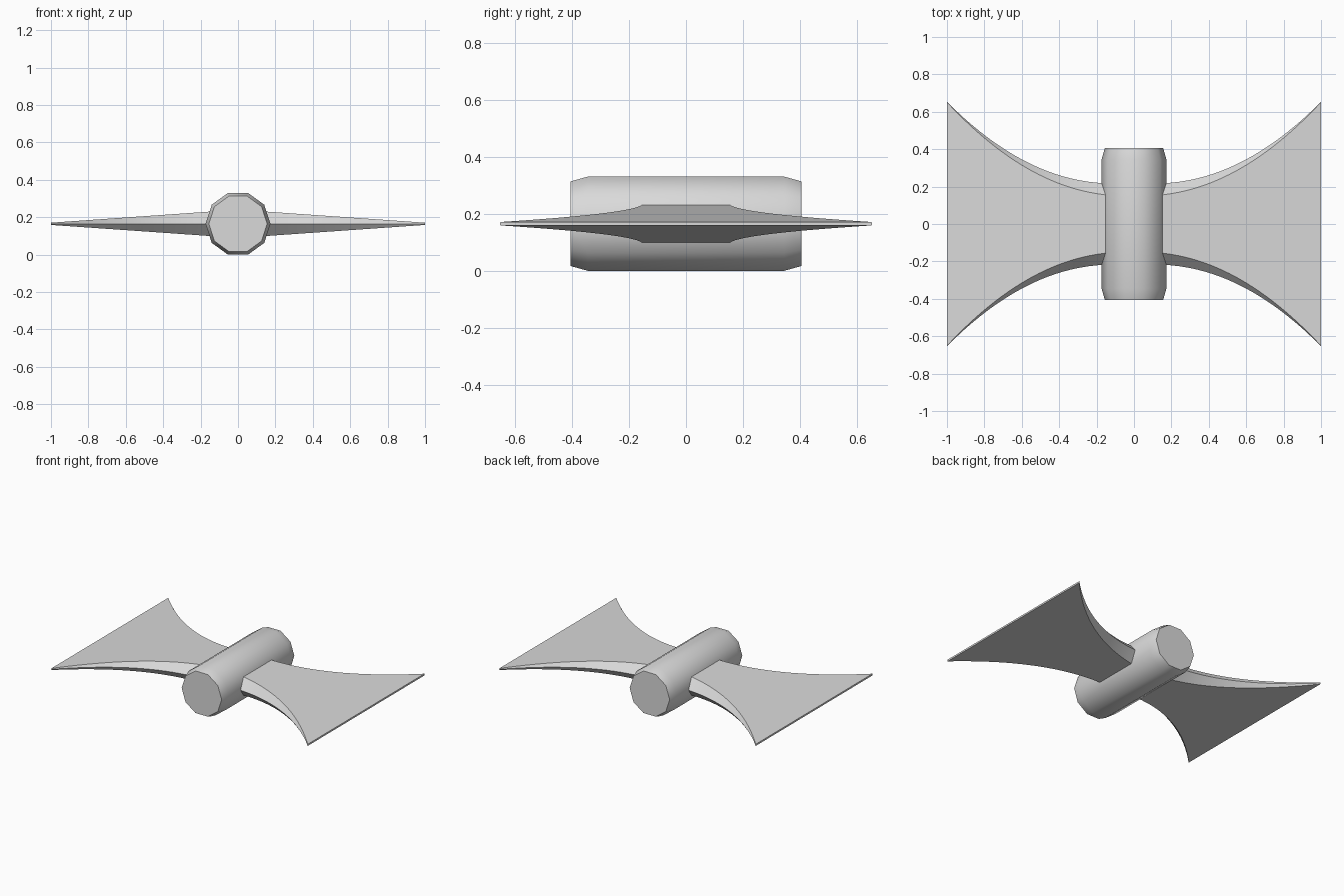
import bpy, math

if "Cube" in bpy.data.objects:
    bpy.data.objects.remove(bpy.data.objects["Cube"])

grey = bpy.data.materials.new("light grey")
grey.diffuse_color = (0.7, 0.7, 0.7, 1)
grey.use_nodes = True
grey.node_tree.nodes["Principled BSDF"].inputs["Base Color"].default_value = grey.diffuse_color
MID_Z = 0.165


def loft(name, rings, angle):
    """Skin a list of equal-length rings, cap both ends, smooth below angle."""
    n = len(rings[0])
    verts = [p for r in rings for p in r]
    faces = [(k * n + i, k * n + (i + 1) % n, (k + 1) * n + (i + 1) % n, (k + 1) * n + i)
             for k in range(len(rings) - 1) for i in range(n)]
    faces += [tuple(reversed(range(n))), tuple(range(len(verts) - n, len(verts)))]
    me = bpy.data.meshes.new(name)
    me.from_pydata(verts, [], faces)
    me.materials.append(grey)
    ob = bpy.data.objects.new(name, me)
    bpy.context.collection.objects.link(ob)
    me.shade_smooth()
    me.set_sharp_from_angle(angle=math.radians(angle))
    return ob


# Ten-sided body along y with tapered ends
def decagon(y, r):
    return [(r * math.sin(a), y, MID_Z + r * math.cos(a))
            for a in (math.radians(18 + 36 * i) for i in range(10))]


# rings run towards -y so that the faces point outwards
body_rings = [decagon(y, r) for y, r in
              ((0.405, 0.156), (0.345, 0.1735), (-0.345, 0.1735), (-0.405, 0.156))]
body = loft("body", [list(reversed(r)) for r in reversed(body_rings)][::-1], 45)


# Flared wings: hexagonal section, thinning and widening towards the tip
def wing_section(side, t):
    x = 0.11 + 0.89 * t
    edge = 0.217 + 0.436 * t ** 2.05
    flat = edge - 0.063 * (1 - t) - 0.002
    h = 0.068 * (1 - t) + 0.006 * t
    pts = [(edge, 0), (flat, h), (-flat, h), (-edge, 0), (-flat, -h), (flat, -h)]
    ring = [(side * x, y, MID_Z + z) for y, z in pts]
    return ring if side > 0 else ring[::-1]


STEPS = 20
for name, side in (("right_wing", 1), ("left_wing", -1)):
    loft(name, [wing_section(side, i / STEPS) for i in range(STEPS + 1)], 30)

# Make every normal point outwards
import bmesh
for ob in bpy.data.objects:
    bm = bmesh.new()
    bm.from_mesh(ob.data)
    bmesh.ops.recalc_face_normals(bm, faces=bm.faces)
    bm.to_mesh(ob.data)
    bm.free()
